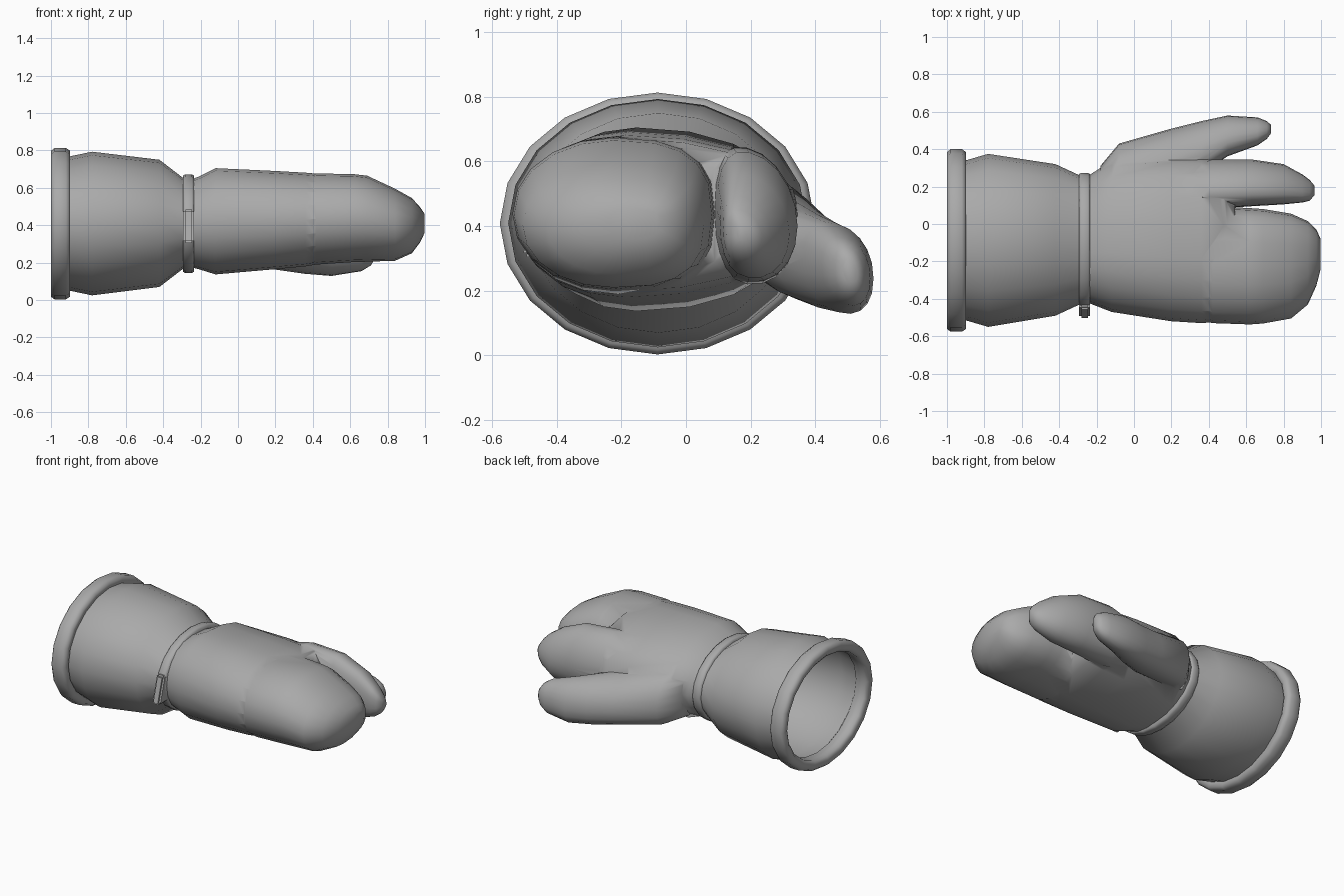
import bpy, bmesh, math

if "Cube" in bpy.data.objects:
    bpy.data.objects.remove(bpy.data.objects["Cube"])

SIDES = 20
CY, CZ = -0.088, 0.408  # centre of the cuff

grey = bpy.data.materials.new("grey_fabric")
grey.diffuse_color = (0.4, 0.4, 0.4, 1)
grey.use_nodes = True
grey.node_tree.nodes["Principled BSDF"].inputs["Base Color"].default_value = grey.diffuse_color


def make(name, bm):
    bmesh.ops.recalc_face_normals(bm, faces=bm.faces[:])
    mesh = bpy.data.meshes.new(name)
    bm.to_mesh(mesh)
    bm.free()
    ob = bpy.data.objects.new(name, mesh)
    bpy.context.collection.objects.link(ob)
    mesh.materials.append(grey)
    return ob


def activate(ob):
    bpy.ops.object.select_all(action='DESELECT')
    ob.select_set(True)
    bpy.context.view_layer.objects.active = ob


def smooth(ob, angle=60):
    activate(ob)
    bpy.ops.object.shade_smooth_by_angle(angle=math.radians(angle))


def power(v, e):
    return math.copysign(abs(v) ** (2 / e), v)


def loft(name, rings, e=(2.0, 2.0), shear=0.0, peak=0.5, cap=True):
    """Skin rings (x, y low, y high, z low, z high); peak places the apex
    across y and e holds the roundness of the low and high y halves."""
    bm = bmesh.new()
    loops = []
    for x, y0, y1, z0, z1 in rings:
        mid, rz = y0 + (y1 - y0) * peak, (z1 - z0) / 2
        rz = math.sqrt(max(rz * rz - (shear * (y1 - y0) / 2) ** 2, 0.0009))
        loop = []
        for i in range(SIDES):
            a = math.tau * i / SIDES
            c, s = math.cos(a), math.sin(a)
            ex = e[1] if c > 0 else e[0]
            dy = (y1 - mid if c > 0 else mid - y0) * power(c, ex)
            dz = rz * power(s, ex) + shear * dy
            loop.append(bm.verts.new((x, mid + dy, (z0 + z1) / 2 + dz)))
        loops.append(loop)
    for p, q in zip(loops, loops[1:]):
        for i in range(SIDES):
            j = (i + 1) % SIDES
            bm.faces.new((p[i], p[j], q[j], q[i]))
    if cap:
        bm.faces.new(loops[0])
        bm.faces.new(loops[-1])
    return make(name, bm)


def band(name, section, ry, rz):
    """Sweep a closed (x, radial offset) section round an ellipse."""
    bm = bmesh.new()
    loops = []
    for i in range(SIDES):
        a = math.tau * i / SIDES
        loops.append([bm.verts.new((x, CY + (ry + d) * math.cos(a),
                                    CZ + (rz + d) * math.sin(a))) for x, d in section])
    n = len(section)
    for i in range(SIDES):
        p, q = loops[i], loops[(i + 1) % SIDES]
        for k in range(n):
            m = (k + 1) % n
            bm.faces.new((p[k], p[m], q[m], q[k]))
    return make(name, bm)


# Flared open cuff
cuff = loft("cuff", [
    (-0.95, -0.51, 0.335, 0.055, 0.765),
    (-0.90, -0.515, 0.34, 0.05, 0.768),
    (-0.78, -0.55, 0.375, 0.025, 0.793),
    (-0.42, -0.49, 0.32, 0.07, 0.75),
    (-0.29, -0.43, 0.26, 0.17, 0.65),
    (-0.23, -0.42, 0.255, 0.175, 0.645)], cap=False)
smooth(cuff)

# Rolled rim at the opening
smooth(band("cuff_rim", [(-0.985, -0.07), (-1.0, -0.05), (-1.0, -0.015), (-0.98, 0.0),
                         (-0.92, 0.0), (-0.898, -0.015), (-0.898, -0.05), (-0.915, -0.07)],
            0.488, 0.405))

# Wrist strap with its folded tab, thicker toward the bottom
smooth(band("wrist_strap", [(-0.295, -0.04), (-0.295, -0.008), (-0.283, 0.0),
                            (-0.247, 0.0), (-0.234, -0.008), (-0.234, -0.04)], 0.362, 0.264))
bm = bmesh.new()
bmesh.ops.create_cube(bm, size=1)
for v in bm.verts:
    front = -0.455 if v.co.z > 0 else -0.507
    v.co = (-0.264 + v.co.x * 0.058, front if v.co.y < 0 else -0.41, 0.395 + v.co.z * 0.18)
bmesh.ops.bevel(bm, geom=bm.edges[:], offset=0.012, segments=2, affect='EDGES')
smooth(make("strap_tab", bm))

# Hand: palm, broad three-finger section, single finger and thumb
hand = loft("hand", [
    (-0.25, -0.42, 0.255, 0.175, 0.645),
    (-0.21, -0.435, 0.28, 0.165, 0.66),
    (-0.12, -0.47, 0.34, 0.137, 0.705),
    (0.20, -0.52, 0.355, 0.165, 0.69),
    (0.36, -0.53, 0.347, 0.18, 0.681),
    (0.48, -0.52, 0.335, 0.20, 0.67),
    (0.54, -0.46, 0.26, 0.26, 0.61)], e=(2.05, 2.15), peak=0.39)
broad = loft("broad_fingers", [
    (0.30, -0.50, 0.06, 0.22, 0.64),
    (0.42, -0.53, 0.095, 0.19, 0.677),
    (0.62, -0.537, 0.085, 0.203, 0.673),
    (0.69, -0.532, 0.08, 0.205, 0.665),
    (0.84, -0.505, 0.055, 0.21, 0.595),
    (0.93, -0.43, 0.015, 0.25, 0.545),
    (0.975, -0.33, -0.03, 0.31, 0.495),
    (0.998, -0.24, -0.08, 0.36, 0.46)], e=(2.05, 2.7))
finger = loft("single_finger", [
    (0.25, 0.08, 0.32, 0.25, 0.61),
    (0.40, 0.08, 0.345, 0.22, 0.645),
    (0.63, 0.095, 0.345, 0.23, 0.63),
    (0.80, 0.105, 0.32, 0.24, 0.56),
    (0.90, 0.115, 0.265, 0.28, 0.49),
    (0.94, 0.125, 0.235, 0.31, 0.45),
    (0.965, 0.155, 0.205, 0.35, 0.41)], e=(2.5, 2.0), shear=-0.2, peak=0.4)
thumb = loft("thumb", [
    (-0.18, 0.08, 0.31, 0.25, 0.57),
    (-0.08, 0.12, 0.43, 0.21, 0.55),
    (0.20, 0.18, 0.51, 0.165, 0.48),
    (0.36, 0.27, 0.55, 0.142, 0.44),
    (0.50, 0.362, 0.58, 0.13, 0.41),
    (0.66, 0.42, 0.57, 0.155, 0.365),
    (0.71, 0.455, 0.55, 0.185, 0.335),
    (0.733, 0.485, 0.53, 0.22, 0.30)], e=(2.2, 2.2), shear=-0.3)

for part in (broad, finger, thumb):
    mod = hand.modifiers.new("join", 'BOOLEAN')
    mod.operation, mod.solver, mod.object = 'UNION', 'EXACT', part
    activate(hand)
    bpy.ops.object.modifier_apply(modifier=mod.name)
    bpy.data.objects.remove(part)

# Open the wrist end so the glove is hollow
bm = bmesh.new()
bm.from_mesh(hand.data)
ends = [f for f in bm.faces if f.normal.x < -0.95 and f.calc_center_median().x < -0.24]
bmesh.ops.delete(bm, geom=ends, context='FACES')
bm.to_mesh(hand.data)
bm.free()
smooth(hand)
